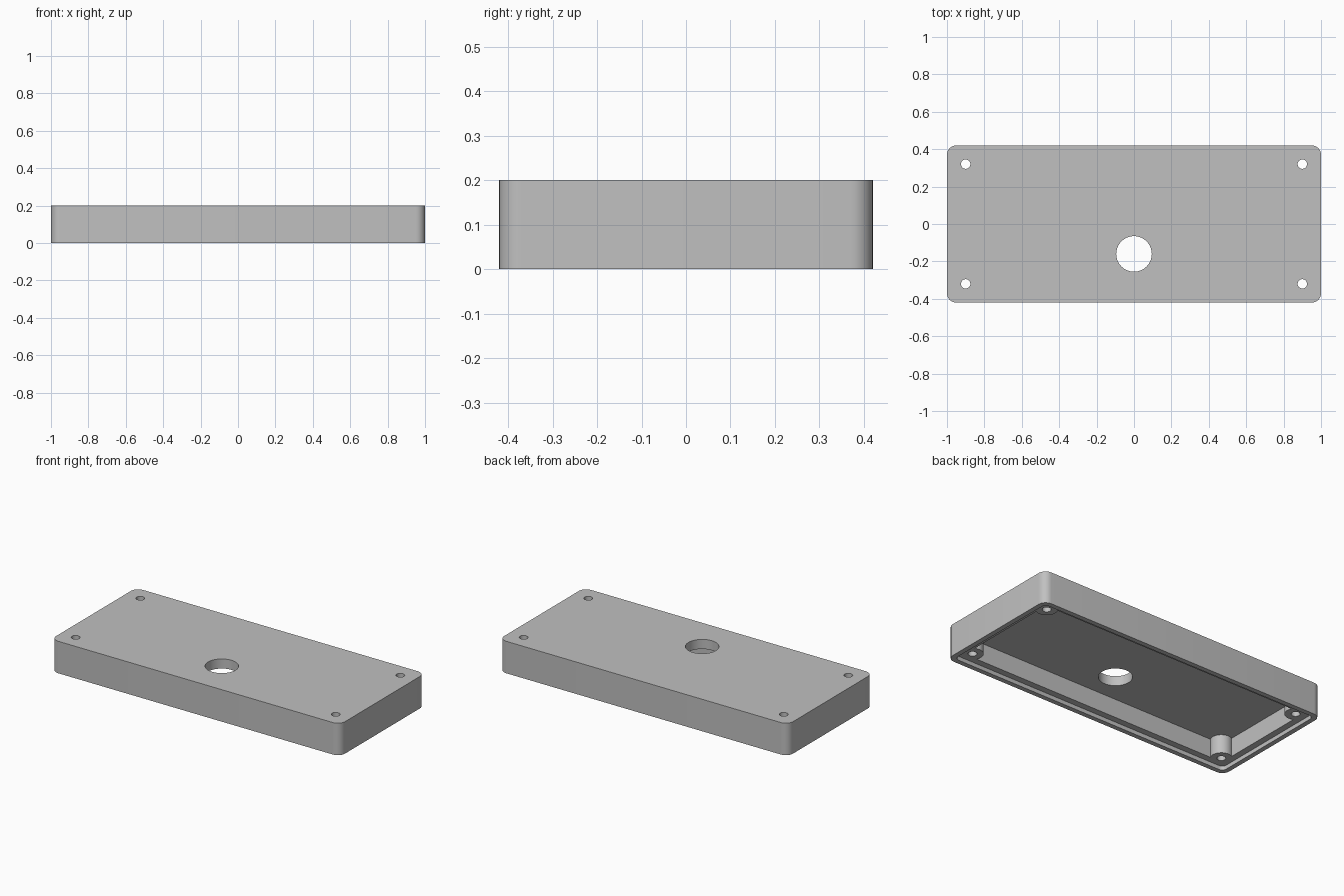
import bpy
import bmesh
import math

if "Cube" in bpy.data.objects:
    bpy.data.objects.remove(bpy.data.objects["Cube"], do_unlink=True)

# Overall sizes
LENGTH, DEPTH, HEIGHT = 2.0, 0.84, 0.2
FILLET = 0.05
LIP, LIP_DEPTH = 0.03, 0.025
WALL, ROOF_UNDERSIDE = 0.07, 0.14
SCREW_X, SCREW_Y = 0.9, 0.32

grey = bpy.data.materials.new("plain grey")
grey.use_nodes = True
colour = (0.53, 0.53, 0.53, 1)
grey.diffuse_color = colour
grey.node_tree.nodes["Principled BSDF"].inputs["Base Color"].default_value = colour


def finish(bm, name):
    mesh = bpy.data.meshes.new(name)
    bmesh.ops.recalc_face_normals(bm, faces=bm.faces)
    bm.to_mesh(mesh)
    bm.free()
    obj = bpy.data.objects.new(name, mesh)
    bpy.context.collection.objects.link(obj)
    mesh.materials.append(grey)
    return obj


def rounded_box(name, inset, bottom, top, radius, round_top=False):
    """Box inset from the outer outline, with rounded upright edges."""
    bm = bmesh.new()
    bmesh.ops.create_cube(bm, size=1)
    for v in bm.verts:
        v.co.x *= LENGTH - 2 * inset
        v.co.y *= DEPTH - 2 * inset
        v.co.z = top if v.co.z > 0 else bottom
    edges = []
    for e in bm.edges:
        a, b = (v.co.z for v in e.verts)
        if a != b or (round_top and a == top):
            edges.append(e)
    if radius:
        bmesh.ops.bevel(bm, geom=edges, offset=radius, segments=8,
                        profile=0.5, affect="EDGES")
    return finish(bm, name)


def cylinder(name, x, y, radius, sides=48):
    """Upright cylinder longer than the casing is tall."""
    bm = bmesh.new()
    bmesh.ops.create_cone(bm, cap_ends=True, segments=sides,
                          radius1=radius, radius2=radius, depth=1)
    obj = finish(bm, name)
    obj.location = (x, y, 0)
    return obj


def cut(target, cutter):
    mod = target.modifiers.new("cut", "BOOLEAN")
    mod.operation = "DIFFERENCE"
    mod.solver = "EXACT"
    mod.object = cutter
    bpy.context.view_layer.objects.active = target
    bpy.context.view_layer.update()
    bpy.ops.object.modifier_apply(modifier=mod.name)
    bpy.data.objects.remove(cutter, do_unlink=True)


corners = [(sx * SCREW_X, sy * SCREW_Y) for sx in (-1, 1) for sy in (-1, 1)]

# Outer shell, open underneath
casing = rounded_box("casing", 0, 0, HEIGHT, FILLET, round_top=True)

# Stepped recess inside the bottom rim
cut(casing, rounded_box("rim_recess", LIP, -0.1, LIP_DEPTH, 0.03))

# Main cavity, leaving a round screw post in each corner
cavity = rounded_box("cavity", WALL, -0.1, ROOF_UNDERSIDE, 0)
for x, y in corners:
    cut(cavity, cylinder("screw_post", x, y, 0.062))
cut(casing, cavity)

# Screw holes and the large opening
for x, y in corners:
    cut(casing, cylinder("screw_hole", x, y, 0.025, 32))
cut(casing, cylinder("main_opening", 0, -0.16, 0.095, 64))

bpy.ops.object.select_all(action="DESELECT")
casing.select_set(True)
bpy.context.view_layer.objects.active = casing
bpy.ops.object.shade_smooth_by_angle(angle=math.radians(30))
